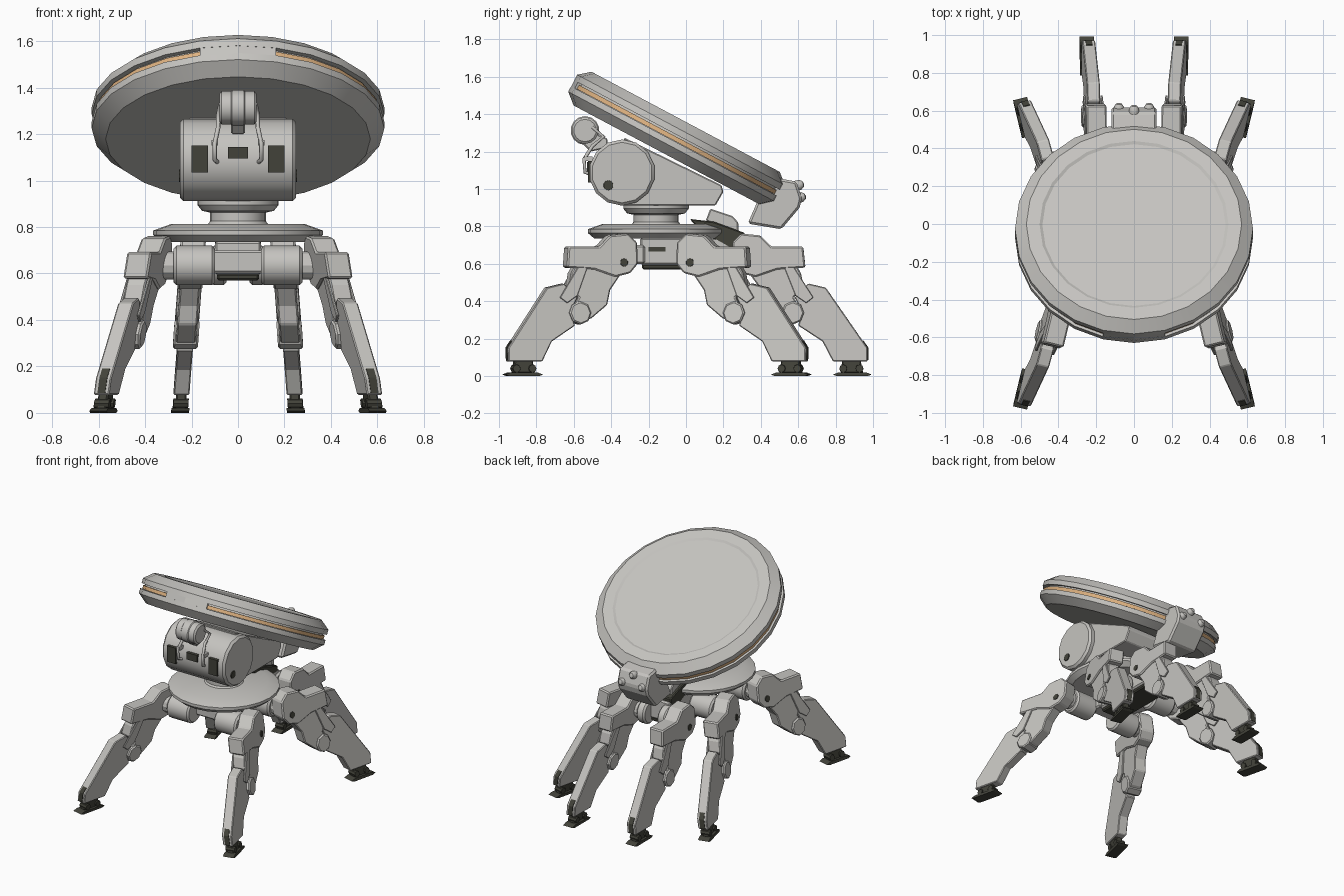
import bpy, bmesh
from math import sin, cos, pi, radians
from mathutils import Matrix

if "Cube" in bpy.data.objects:
    bpy.data.objects.remove(bpy.data.objects["Cube"])


def material(name, rgb):
    m = bpy.data.materials.new(name)
    m.diffuse_color = (*rgb, 1)
    m.use_nodes = True
    m.node_tree.nodes["Principled BSDF"].inputs["Base Color"].default_value = m.diffuse_color
    return m


GREY = material("light grey", (0.56, 0.55, 0.525))
DARK = material("dark olive grey", (0.055, 0.055, 0.042))
ORANGE = material("pale orange", (0.74, 0.45, 0.22))
T = Matrix.Translation
MIRROR = Matrix.Scale(-1, 4, (1, 0, 0))
ALONG_X = Matrix.Rotation(pi / 2, 4, 'Y')


def finish(bm, name, mat, matrix, smooth=False, bevel=0):
    bmesh.ops.transform(bm, matrix=matrix, verts=bm.verts)
    bmesh.ops.recalc_face_normals(bm, faces=bm.faces)
    me = bpy.data.meshes.new(name)
    bm.to_mesh(me)
    bm.free()
    me.materials.append(mat)
    ob = bpy.data.objects.new(name, me)
    bpy.context.collection.objects.link(ob)
    if smooth:
        bpy.ops.object.select_all(action='DESELECT')
        ob.select_set(True)
        bpy.context.view_layer.objects.active = ob
        bpy.ops.object.shade_smooth_by_angle(angle=radians(27))
    if bevel:
        mod = ob.modifiers.new("edge bevel", 'BEVEL')
        mod.width = bevel
        mod.segments = 1
    return ob


def prism(name, profile, x0, x1, mat=GREY, matrix=Matrix(), bevel=0.006):
    """Profile of (y, z) points extruded from x0 to x1."""
    bm = bmesh.new()
    f = bm.faces.new([bm.verts.new((x0, y, z)) for y, z in profile])
    r = bmesh.ops.extrude_face_region(bm, geom=[f])
    moved = [v for v in r['geom'] if isinstance(v, bmesh.types.BMVert)]
    bmesh.ops.translate(bm, vec=(x1 - x0, 0, 0), verts=moved)
    return finish(bm, name, mat, matrix, bevel=bevel)


def box(name, lo, hi, mat=GREY, bevel=0.0):
    prof = [(lo[1], lo[2]), (hi[1], lo[2]), (hi[1], hi[2]), (lo[1], hi[2])]
    return prism(name, prof, lo[0], hi[0], mat, bevel=bevel)


def lathe(name, profile, n, matrix, mat=GREY, closed=False):
    """Profile of (radius, height) points turned about local z."""
    bm = bmesh.new()
    rings = [[bm.verts.new((r * cos(2 * pi * i / n), r * sin(2 * pi * i / n), h))
              for i in range(n)] for r, h in profile]
    ends = rings[1:] + rings[:1] if closed else rings[1:]
    for a, b in zip(rings, ends):
        for i in range(n):
            j = (i + 1) % n
            bm.faces.new((a[i], a[j], b[j], b[i]))
    bmesh.ops.remove_doubles(bm, verts=bm.verts, dist=1e-5)
    return finish(bm, name, mat, matrix, smooth=True)


def drum(name, r, h0, h1, n, matrix, mat=GREY, c=0.001):
    prof = [(0, h0), (r - c, h0), (r, h0 + c), (r, h1 - c), (r - c, h1), (0, h1)]
    return lathe(name, prof, n, matrix, mat)


def tube(name, points, radius, mat=GREY):
    cu = bpy.data.curves.new(name, 'CURVE')
    cu.dimensions = '3D'
    cu.bevel_depth = radius
    cu.bevel_resolution = 1
    cu.use_fill_caps = True
    sp = cu.splines.new('POLY')
    sp.points.add(len(points) - 1)
    for p, q in zip(sp.points, points):
        p.co = (*q, 1)
    cu.materials.append(mat)
    bpy.context.collection.objects.link(bpy.data.objects.new(name, cu))


# Tilted dish with a lit rim groove that is blocked at the front
tilt = T((0, -0.049, 1.271)) @ Matrix.Rotation(radians(-28), 4, 'X')
lathe("dish", [(0, .092), (.485, .092), (.5, .1), (.57, .1), (.63, .05), (.63, .016),
               (.605, .016), (.605, -.020), (.63, -.020), (.63, -.052), (.57, -.104), (0, -.104)],
      24, tilt)
lathe("dish_light_strip", [(.600, -.018), (.616, -.018), (.616, .006), (.600, .006)],
      24, tilt, ORANGE, closed=True)
arc = [(r * sin(a), -r * cos(a)) for r, angles in ((.629, (-15, 0, 15)), (.595, (15, 0, -15)))
       for a in map(radians, angles)]
UPRIGHT = Matrix(((0, 1, 0, 0), (0, 0, 1, 0), (1, 0, 0, 0), (0, 0, 0, 1)))
prism("dish_front_block", arc, -.021, .017, GREY, tilt @ UPRIGHT, 0)

# Body drum, rear housing and neck
drum("body_drum", .177, -.25, .25, 14, T((0, -.342, 1.088)) @ ALONG_X, c=.015)
prism("body_housing", [(-.35, .912), (.158, .912), (.20, .985), (.19, 1.02), (-.33, 1.275)], -.21, .21)
base = T((0, -.16, 0))
lathe("neck", [(0, .92), (.175, .92), (.175, .895), (.155, .87), (.12, .862), (.12, .825),
               (.14, .80), (0, .80)], 24, base)
lathe("base_flange", [(0, .815), (.29, .812), (.365, .785), (.365, .765), (.33, .735), (0, .735)], 24, base)

# Front details of the body
for s, side in ((1, "right"), (-1, "left")):
    box(side + "_vent", (s * .165 - .035, -.525, 1.035), (s * .165 + .035, -.49, 1.15), DARK)
    drum(side + "_body_pin", .027, -.004, .004, 10, T((s * .251, -.415, 1.02)) @ ALONG_X, DARK)
    tube(side + "_hose", [(s * .075, -.50, 1.33), (s * .085, -.44, 1.28), (s * .085, -.50, 1.23),
                          (s * .10, -.545, 1.16), (s * .10, -.54, 1.09), (s * .09, -.51, 1.08)], .01)
    box(side + "_hose_clip", (s * .10 - .013, -.545, 1.15), (s * .10 + .013, -.50, 1.175))
    box(side + "_hub_slot", (s * .102 - .004, -.20, .665), (s * .102 + .004, -.11, .69), DARK)
box("centre_vent", (-.042, -.528, 1.095), (.042, -.49, 1.145), DARK)
prism("sensor_arm", [(-.56, 1.25), (-.51, 1.20), (-.42, 1.22), (-.42, 1.27), (-.54, 1.32)], -.03, .03)
lathe("sensor_drum", [(0, -.08), (.06, -.08), (.072, -.07), (.072, -.03), (.077, -.025), (.077, .025),
                      (.072, .03), (.072, .07), (.06, .08), (0, .08)], 14,
      T((0, -.54, 1.313)) @ ALONG_X)

# Rear head with three round eyes
prism("rear_head", [(.33, .815), (.51, .785), (.607, .90), (.62, .95), (.59, 1.04), (.48, 1.06), (.38, .93)],
      -.12, .12, bevel=.012)
for i, (x, y, z) in enumerate([(0, .60, 1.02), (.08, .61, .955), (-.08, .61, .955)]):
    lathe(f"eye_{i}", [(0, .032), (.016, .027), (.026, .012), (.028, -.005), (.028, -.05), (0, -.05)], 12,
          T((x, y, z)) @ Matrix.Rotation(radians(-75), 4, 'X'))
prism("rear_link", [(.105, .83), (.13, .895), (.25, .855), (.28, .82), (.28, .77)], -.08, .08)
prism("rear_bellows", [(.02, .84), (.15, .825), (.315, .765), (.315, .69), (.24, .68), (.08, .77)],
      -.10, .10, DARK)

# Hub below the flange, with the beam that carries the front hip motors
box("hub", (-.10, -.245, .595), (.10, .33, .74), bevel=.01)
box("hub_underside", (-.09, -.235, .57), (.09, .32, .60), DARK, .008)
box("front_hip_beam", (-.12, -.33, .60), (.12, -.22, .70), bevel=.01)

# Leg shapes, (distance outward from the hip, height)
BRACKET = [(-.08, .714), (-.03, .762), (.074, .752), (.137, .692), (.313, .692), (.325, .58),
           (.17, .57), (.05, .53), (-.035, .55), (-.08, .60)]
UPPER = [(.27, .60), (.30, .55), (.315, .48), (.26, .42), (.30, .35), (.25, .285), (.19, .31),
         (.10, .38), (.08, .46), (.02, .54), (.1, .6)]
LOWER = [(.67, .078), (.67, .15), (.438, .473), (.34, .495), (.265, .42), (.307, .345),
         (.285, .27), (.42, .185), (.478, .078)]
STRUT = [(.20, .60), (.25, .60), (.37, .42), (.33, .39), (.27, .43)]
SHIN_GUARD = [(.668, .085), (.674, .085), (.674, .152), (.647, .19), (.64, .185), (.668, .15)]


def leg(name, hx, hy, angle, splay, mirror):
    out = 1 if cos(radians(angle)) > 0 else -1
    # The leg leans outward below the hip while its foot stays level
    lean = Matrix(((1, 0, -out * splay, out * splay * .635), (0, .965, 0, 0), (0, 0, 1, 0), (0, 0, 0, 1)))
    m = mirror @ T((hx, hy, 0)) @ Matrix.Rotation(radians(angle), 4, 'Z') @ lean
    prism(name + "_hip_bracket", BRACKET, -.054, .054, GREY, m, .008)
    prism(name + "_upper_leg", UPPER, -.043, .043, GREY, m)
    for s in (-1, 1):
        prism(name + "_strut", STRUT, s * .040, s * .052, GREY, m, .003)
    drum(name + "_knee", .062, -.054, .054, 8, m @ T((0, .256, .338)) @ ALONG_X, c=.008)
    prism(name + "_lower_leg", LOWER, -.034, .034, GREY, m, .005)
    prism(name + "_shin_guard", SHIN_GUARD, -.017, .017, DARK, m, 0)
    # Ankle and foot
    prism(name + "_ankle", [(.52, .015), (.645, .015), (.63, .09), (.53, .09)], -.022, .022, DARK, m)
    for y in (.535, .625):
        drum(name + "_ankle_roller", .022, -.033, .033, 8, m @ T((0, y, .04)) @ ALONG_X, DARK)
    prism(name + "_foot", [(.478, .008), (.50, 0), (.67, 0), (.692, .008), (.66, .02), (.51, .02)],
          -.038, .038, DARK, m, 0)
    drum(name + "_hip_pin", .022, -.004, .004, 10, m @ T((out * .055, 0, .607)) @ ALONG_X, DARK)
    # Hip motor running inward to the hub
    h = mirror @ T((0, hy, .635)) @ ALONG_X
    inner = min(.10, hx - .15)
    drum(name + "_hip_joint", .06, inner, hx - .02, 12, h)
    drum(name + "_hip_motor", .085, inner, hx - .085, 16, h, c=.012)


for mirror, side in ((Matrix(), "right"), (MIRROR, "left")):
    leg(side + "_front_leg", .362, -.345, -166.5, .14, mirror)
    leg(side + "_middle_leg", .362, .035, -13.5, .14, mirror)
    leg(side + "_rear_leg", .20, .325, -0.5, .07, mirror)
